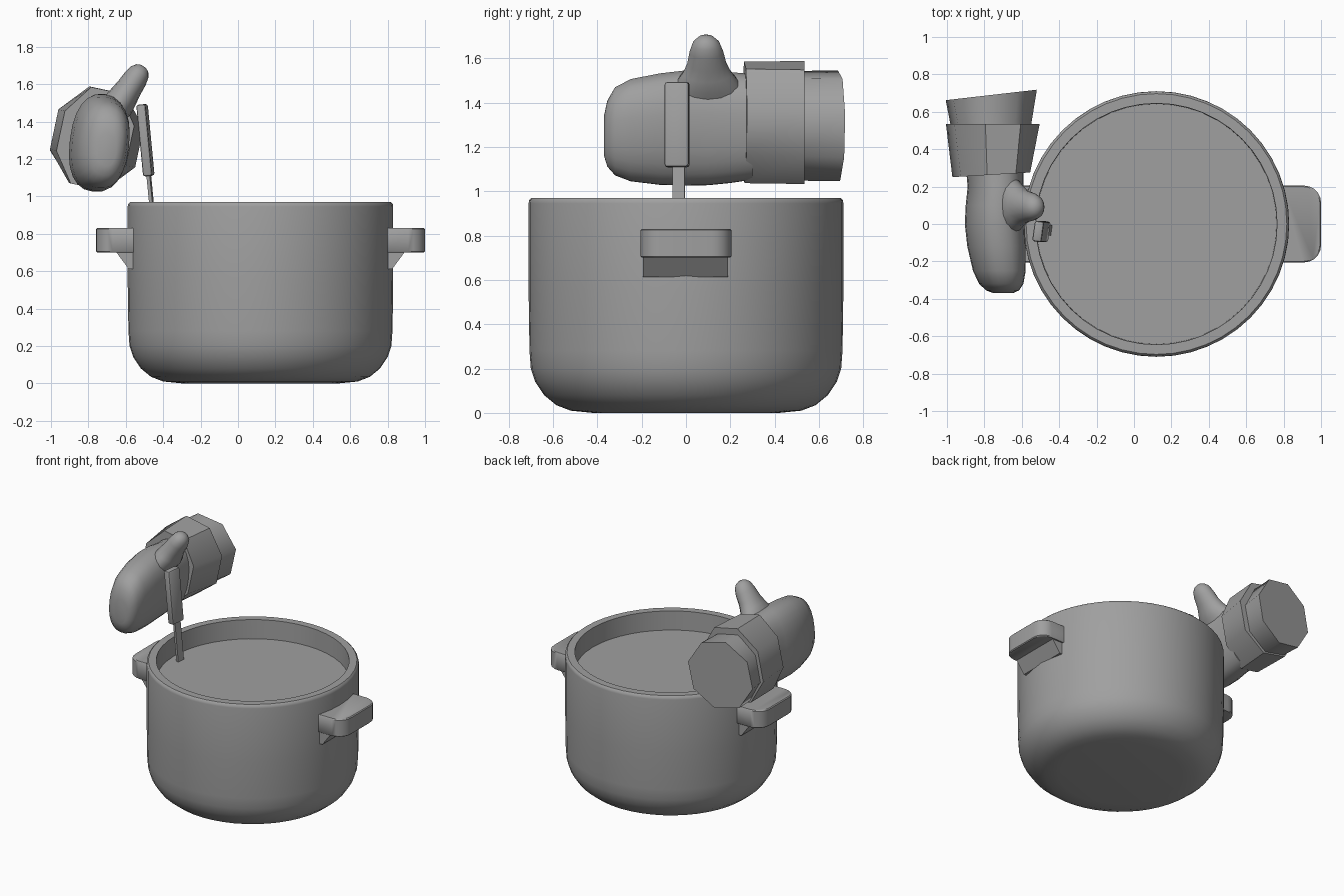
import bpy, bmesh, math
from mathutils import Vector, Matrix

if "Cube" in bpy.data.objects:
    bpy.data.objects.remove(bpy.data.objects["Cube"])

grey = bpy.data.materials.new("plain_grey")
grey.diffuse_color = (0.35, 0.35, 0.35, 1)
grey.use_nodes = True
grey.node_tree.nodes["Principled BSDF"].inputs["Base Color"].default_value = grey.diffuse_color


def finish(name, bm, angle=40):
    bmesh.ops.recalc_face_normals(bm, faces=bm.faces)
    me = bpy.data.meshes.new(name)
    bm.to_mesh(me)
    bm.free()
    ob = bpy.data.objects.new(name, me)
    bpy.context.collection.objects.link(ob)
    me.materials.append(grey)
    bpy.ops.object.select_all(action='DESELECT')
    ob.select_set(True)
    bpy.context.view_layer.objects.active = ob
    bpy.ops.object.shade_smooth_by_angle(angle=math.radians(angle))
    return ob


def loft(name, rings, angle=40):
    """Skin a list of equal-length point rings and cap both ends."""
    bm = bmesh.new()
    vs = [[bm.verts.new(p) for p in r] for r in rings]
    n = len(vs[0])
    for a, b in zip(vs, vs[1:]):
        for i in range(n):
            j = (i + 1) % n
            bm.faces.new((a[i], a[j], b[j], b[i]))
    bm.faces.new(vs[0])
    bm.faces.new(vs[-1])
    return finish(name, bm, angle)


def oval(cx, cy, cz, rx, rz, n, lean=0, power=1.0, tilt=0, phase=0):
    """Oval facing y, its top leaning towards +x; tilt slants its plane."""
    pts = []
    for i in range(n):
        t = 2 * math.pi * i / n + phase
        c, s = math.cos(t), math.sin(t)
        u = rx * math.copysign(abs(c) ** power, c)
        w = rz * math.copysign(abs(s) ** power, s)
        x = u * math.cos(lean) + w * math.sin(lean)
        z = w * math.cos(lean) - u * math.sin(lean)
        pts.append((cx + x, cy + tilt * x, cz + z))
    return pts


# Pot: turned profile with rounded base, flat rim and inner wall
PX = 0.12
profile = [(0.42, 0.0), (0.52, 0.01), (0.585, 0.035), (0.64, 0.08), (0.68, 0.14),
           (0.70, 0.20), (0.706, 0.28), (0.71, 0.55), (0.71, 0.945), (0.707, 0.96),
           (0.697, 0.97), (0.645, 0.97), (0.642, 0.80)]
rings = [[(PX + r * math.cos(2 * math.pi * i / 48), r * math.sin(2 * math.pi * i / 48), z)
          for i in range(48)] for r, z in profile]
loft("pot", rings)

# Liquid surface
bm = bmesh.new()
bmesh.ops.create_circle(bm, cap_ends=True, segments=48, radius=0.644,
                        matrix=Matrix.Translation((PX, 0, 0.83)))
finish("liquid", bm)

# Side handles: rounded slab plus wedge support
for side, label in ((1, "right"), (-1, "left")):
    outline = [(0.68, -0.205)]
    for cy, a0 in ((-0.115, -90), (0.115, 0)):
        for k in range(6):
            a = math.radians(a0 + 18 * k)
            outline.append((0.79 + 0.09 * math.cos(a), cy + 0.09 * math.sin(a)))
    outline.append((0.68, 0.205))
    levels = ((0.70, 0.006), (0.706, 0), (0.824, 0), (0.83, 0.006))
    loft(label + "_handle",
         [[(PX + side * (x - d), y * (1 - d * 4), z) for x, y in outline] for z, d in levels])
    tri = [(0.64, 0.71), (0.77, 0.71), (0.77, 0.70), (0.705, 0.612), (0.64, 0.612)]
    loft(label + "_handle_support",
         [[(PX + side * x, y, z) for x, z in tri] for y in (-0.195, 0.19)], 20)

# Utensil: flat stem and bevelled grip, leaning outwards
lean = Matrix.Rotation(math.radians(-5.5), 4, 'Y') @ Matrix.Rotation(math.radians(-8), 4, 'Z')


def block(name, center, size, bevel):
    bm = bmesh.new()
    bmesh.ops.create_cube(bm, size=1)
    bmesh.ops.scale(bm, vec=size, verts=bm.verts)
    if bevel:
        bmesh.ops.bevel(bm, geom=bm.edges[:], offset=bevel, segments=2,
                        affect='EDGES', profile=0.5)
    bm.transform(Matrix.Translation(center) @ lean)
    finish(name, bm)


block("utensil_grip", (-0.495, -0.04, 1.30), (0.05, 0.11, 0.385), 0.012)
block("utensil_stem", (-0.462, -0.032, 0.955), (0.018, 0.055, 0.34), 0)

# Mitt body: y, centre x, centre z, half width, half height
body = [(-0.37, -0.70, 1.25, 0.05, 0.09), (-0.355, -0.702, 1.26, 0.085, 0.15),
        (-0.32, -0.71, 1.27, 0.115, 0.20), (-0.25, -0.72, 1.275, 0.137, 0.232),
        (-0.12, -0.735, 1.28, 0.152, 0.253), (0.0, -0.745, 1.285, 0.155, 0.262),
        (0.10, -0.745, 1.287, 0.150, 0.262), (0.20, -0.74, 1.287, 0.145, 0.252),
        (0.30, -0.745, 1.29, 0.15, 0.24)]
loft("mitt_body", [oval(x, y, z, rx, rz, 24, math.radians(7), 0.85)
                   for y, x, z, rx, rz in body], 60)

# Mitt thumb: flared base rising to a rounded tip
base, tip = Vector((-0.70, 0.10, 1.40)), Vector((-0.505, 0.09, 1.695))
axis = (tip - base).normalized()
side_v = Vector((0, 1, 0))
up_v = axis.cross(side_v).normalized()
thumb = [(0.0, 0.17, 0.07), (0.30, 0.145, 0.085), (0.45, 0.11, 0.078), (0.60, 0.088, 0.07),
         (0.78, 0.076, 0.065), (0.90, 0.062, 0.055), (0.97, 0.04, 0.037), (1.0, 0.014, 0.014)]
loft("mitt_thumb", [[base.lerp(tip, t) + side_v * a * math.cos(k * math.pi / 8)
                     + up_v * b * math.sin(k * math.pi / 8) for k in range(16)]
                    for t, a, b in thumb], 60)

# Mitt cuffs: two eight-sided bands
P, L = math.pi / 8, math.radians(12)
loft("inner_cuff", [oval(-0.763, 0.263, 1.31, 0.205, 0.285, 8, L, 1, 0.06, P),
                    oval(-0.755, 0.535, 1.31, 0.252, 0.285, 8, L, 1, 0, P)], 50)
loft("outer_cuff", [oval(-0.765, 0.50, 1.295, 0.210, 0.255, 8, L, 1, 0, P),
                    oval(-0.763, 0.69, 1.295, 0.247, 0.255, 8, L, 1, 0.115, P)], 50)
